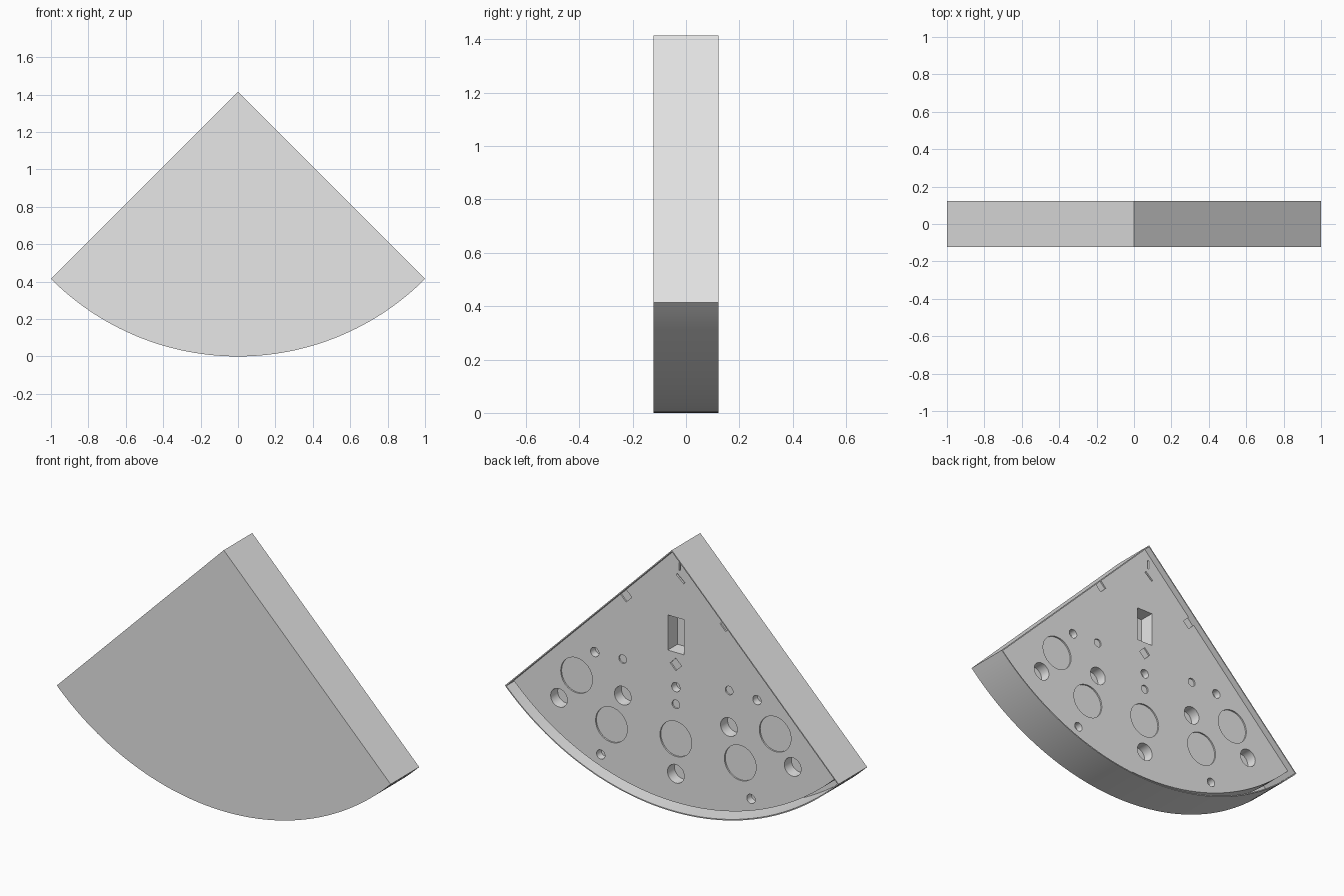
import bpy
import bmesh
from math import sin, cos, asin, pi, radians

if "Cube" in bpy.data.objects:
    bpy.data.objects.remove(bpy.data.objects["Cube"], do_unlink=True)

R = 2 ** 0.5      # sector radius, apex at the top
HALF = 0.122      # half the case depth
WALL = 0.006      # case wall
FACE = 0.087      # y of the recessed back panel

grey = bpy.data.materials.new("light_grey")
grey.use_nodes = True
grey.diffuse_color = (0.8, 0.8, 0.8, 1)
grey.node_tree.nodes["Principled BSDF"].inputs["Base Color"].default_value = (0.8, 0.8, 0.8, 1)


def add_prism(bm, outline, y0, y1):
    """Extrude an outline of (x, drop below apex) points along y."""
    rings = [[bm.verts.new((x, y, R - d)) for x, d in outline] for y in (y0, y1)]
    bm.faces.new(rings[0])
    bm.faces.new(rings[1][::-1])
    n = len(outline)
    for i in range(n):
        j = (i + 1) % n
        bm.faces.new((rings[0][i], rings[1][i], rings[1][j], rings[0][j]))


def sector(radius, inset, steps=64):
    """Quarter disc outline with straight sides moved inward by inset."""
    a = pi / 4 - asin(inset / radius)
    angles = [a - 2 * a * i / steps for i in range(steps + 1)]
    return [(0, inset * 2 ** 0.5)] + [(radius * sin(t), radius * cos(t)) for t in angles]


def ngon(x, d, r, sides=32):
    return [(x + r * cos(2 * pi * i / sides), d + r * sin(2 * pi * i / sides)) for i in range(sides)]


def bar(x, d, w, h, angle=0):
    c, s = cos(radians(angle)), sin(radians(angle))
    corners = [(-w / 2, -h / 2), (w / 2, -h / 2), (w / 2, h / 2), (-w / 2, h / 2)]
    return [(x + u * c - v * s, d + u * s + v * c) for u, v in corners]


def make(name, prisms):
    bm = bmesh.new()
    for p in prisms:
        add_prism(bm, *p)
    bmesh.ops.recalc_face_normals(bm, faces=bm.faces)
    mesh = bpy.data.meshes.new(name)
    bm.to_mesh(mesh)
    bm.free()
    mesh.materials.append(grey)
    ob = bpy.data.objects.new(name, mesh)
    bpy.context.collection.objects.link(ob)
    return ob


def carve(ob, cutter):
    mod = ob.modifiers.new("carve", "BOOLEAN")
    mod.operation = "DIFFERENCE"
    mod.solver = "EXACT"
    mod.object = cutter
    bpy.ops.object.select_all(action="DESELECT")
    ob.select_set(True)
    bpy.context.view_layer.objects.active = ob
    bpy.ops.object.modifier_apply(modifier=mod.name)
    bpy.data.objects.remove(cutter, do_unlink=True)
    bpy.ops.object.shade_smooth_by_angle(angle=radians(30))


# Open-backed case
case = make("case", [(sector(R, 0), -HALF, HALF)])
carve(case, make("case_cutter", [(sector(R - WALL, WALL), -HALF + 0.012, HALF + 0.05)]))

# Recessed back panel, leaving a narrow slot along the curved wall
panel = make("back_panel", [(sector(R - 0.035, WALL), -0.03, FACE)])

cuts = []


def cut(outline, depth):
    cuts.append((outline, FACE - depth, FACE + 0.02))


# Round holes and shallow discs: x, drop, radius, depth (mirrored when off centre)
rounds = [
    (0.70, 1.00, 0.05, 0.06), (0.318, 0.886, 0.05, 0.06), (0, 1.224, 0.05, 0.06),
    (0.486, 0.695, 0.025, 0.04), (0, 0.755, 0.025, 0.04), (0.45, 1.24, 0.025, 0.04),
    (0.595, 0.85, 0.095, 0.008), (0.386, 1.062, 0.095, 0.008), (0, 1.035, 0.095, 0.008),
    (0.319, 0.688, 0.023, 0.008), (0, 0.848, 0.023, 0.008),
]
for x, d, r, depth in rounds:
    for sx in ((x, -x) if x else (0,)):
        cut(ngon(sx, d, r), depth)

# Shallow diamonds
for x, d in ((0.298, 0.34), (-0.298, 0.34), (0, 0.632)):
    cut(bar(x, d, 0.048, 0.048, 45), 0.008)

# Deep rectangular socket and the two small slots near the apex
cut(bar(0, 0.472, 0.096, 0.19), 0.083)
cut(bar(-0.024, 0.092, 0.008, 0.05), 0.01)
cut(bar(-0.028, 0.16, 0.06, 0.01, 140), 0.01)

carve(panel, make("panel_cutter", cuts))
